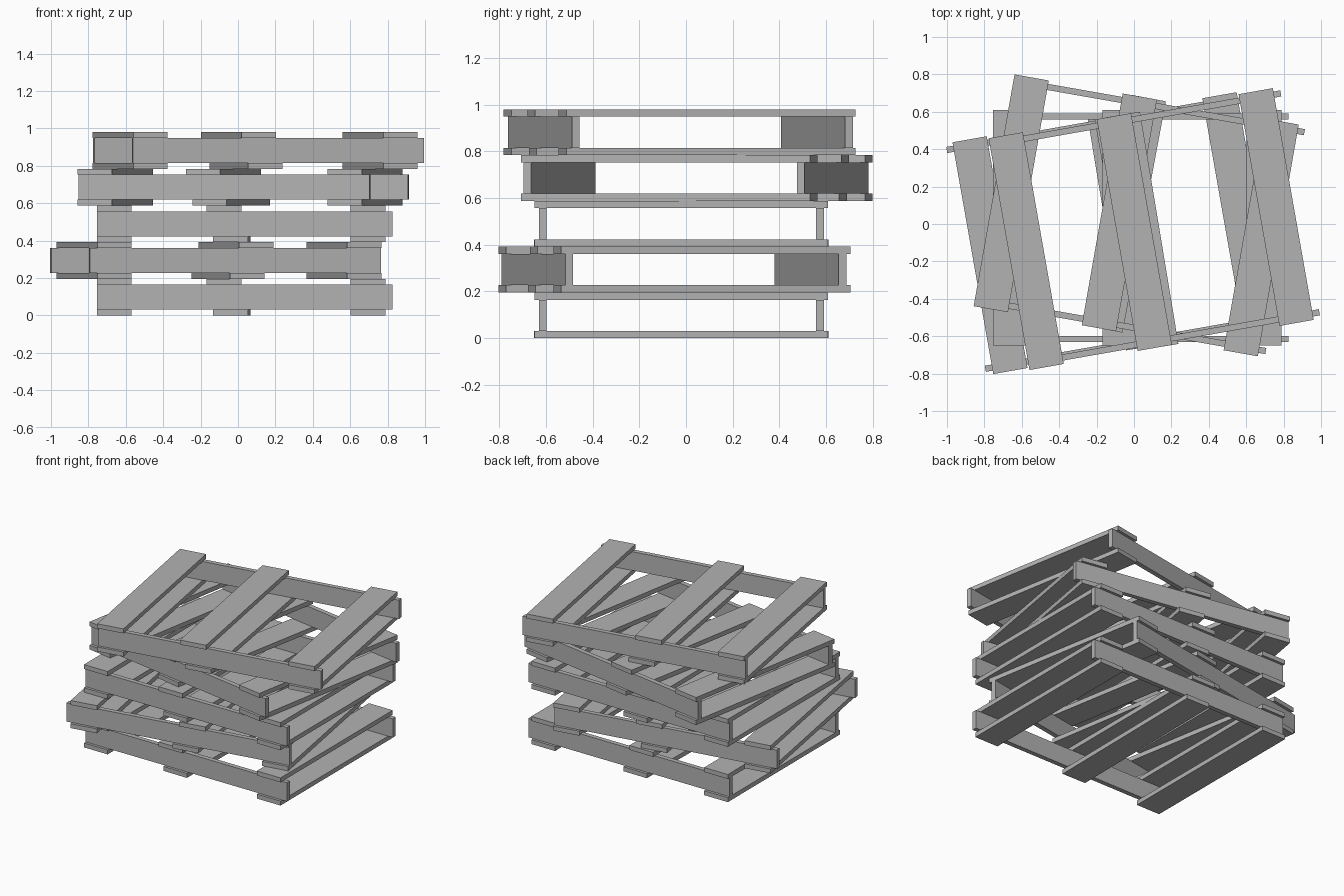
import bpy
from math import radians
from mathutils import Matrix, Vector

cube = bpy.data.objects.get("Cube")
if cube:
    bpy.data.objects.remove(cube, do_unlink=True)

# Single weathered grey
grey = bpy.data.materials.new("weathered_grey")
grey.use_nodes = True
colour = (0.45, 0.45, 0.45, 1)
grey.diffuse_color = colour
grey.node_tree.nodes["Principled BSDF"].inputs["Base Color"].default_value = colour

SLAT = 0.0315                   # slat thickness
RAIL = 0.133                    # rail height
HEIGHT = RAIL + 2 * SLAT        # one pallet


def board(name, size, centre, pallet, skew=0):
    """A plain board placed in the pallet's own frame."""
    bpy.ops.mesh.primitive_cube_add(size=1)
    obj = bpy.context.object
    obj.name = name
    obj.data.transform(Matrix.Diagonal((*size, 1)))
    obj.matrix_world = (pallet @ Matrix.Translation(centre)
                        @ Matrix.Rotation(radians(skew), 4, "Z"))
    obj.data.materials.append(grey)


def build_pallet(label, x, y, z, angle):
    frame = Matrix.Translation((x, y, z)) @ Matrix.Rotation(radians(angle), 4, "Z")
    # Upright rails along the two long edges
    for side, sign in (("front", -1), ("back", 1)):
        board(f"{label}_{side}_rail", (1.58, 0.033, RAIL),
              Vector((0, sign * 0.594, HEIGHT / 2)), frame)
    # Three slats below and three above, the middle ones set unevenly
    for level, height, middle, skew in (("bottom", SLAT / 2, -0.068, -0.6),
                                        ("top", HEIGHT - SLAT / 2, -0.11, 0)):
        for place, offset, turn in (("right", -0.697, 0), ("middle", middle, skew),
                                    ("left", 0.66, 0)):
            board(f"{label}_{level}_{place}_slat", (0.186, 1.258, SLAT),
                  Vector((offset, 0, height)), frame, turn)


# Untidy stack: centre and turn of each pallet, from the ground up
stack = [
    (0.035, -0.02, 0),
    (-0.12, -0.052, 190),
    (0.035, -0.02, 0),
    (0.03, 0.043, -10),
    (0.11, -0.024, 10),
]
for i, (x, y, angle) in enumerate(stack):
    build_pallet(f"pallet_{i + 1}", x, y, i * HEIGHT, angle)
